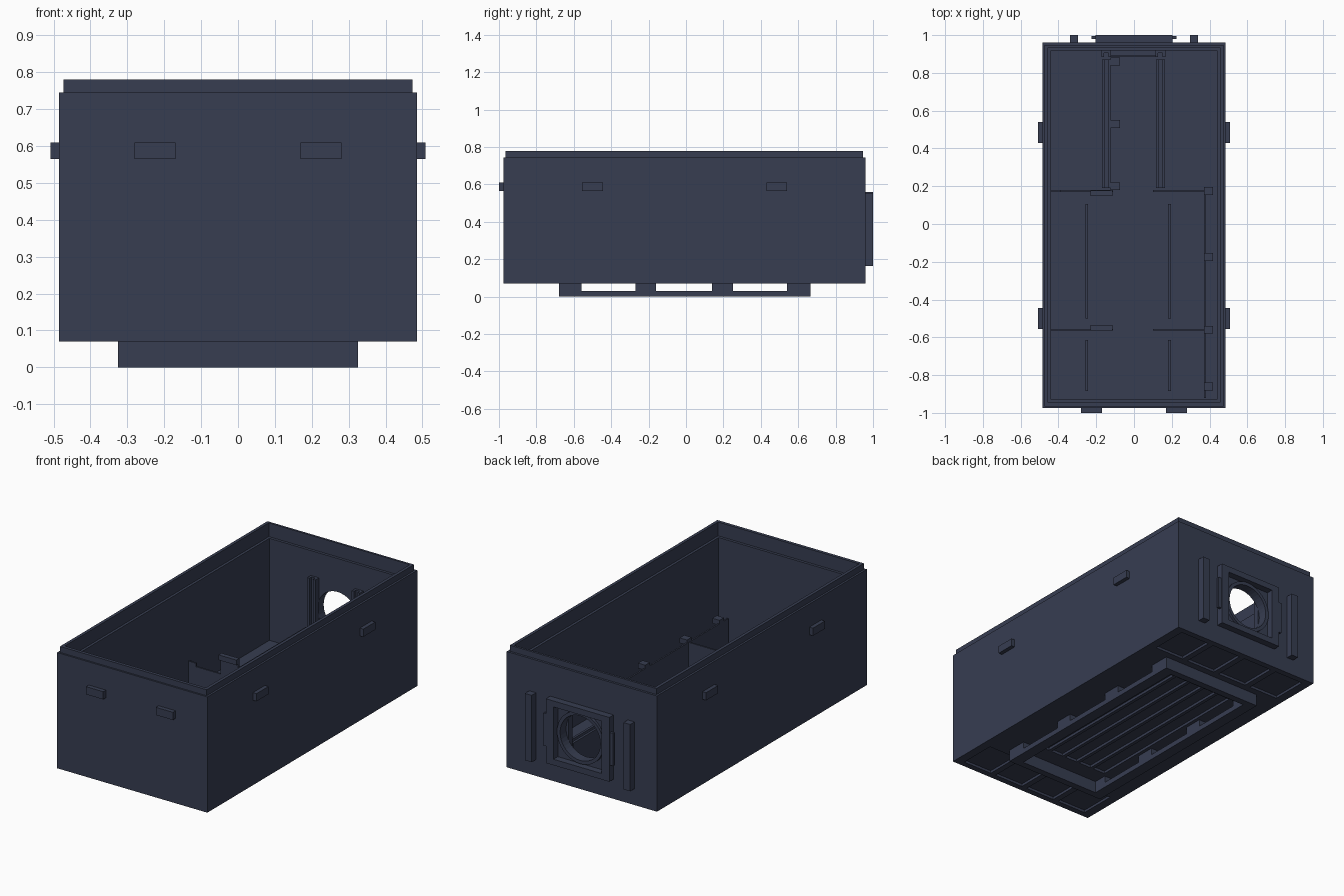
import bpy, bmesh, math
from mathutils import Matrix, Vector

if "Cube" in bpy.data.objects:
    bpy.data.objects.remove(bpy.data.objects["Cube"])

mat = bpy.data.materials.new("dark slate blue")
mat.diffuse_color = (0.038, 0.047, 0.083, 1)
mat.use_nodes = True
mat.node_tree.nodes["Principled BSDF"].inputs["Base Color"].default_value = mat.diffuse_color


def finish(name, bm):
    bmesh.ops.recalc_face_normals(bm, faces=bm.faces)
    me = bpy.data.meshes.new(name)
    bm.to_mesh(me)
    bm.free()
    me.materials.append(mat)
    ob = bpy.data.objects.new(name, me)
    bpy.context.collection.objects.link(ob)
    return ob


def add_box(bm, x0, x1, y0, y1, z0, z1):
    m = Matrix.Translation(((x0 + x1) / 2, (y0 + y1) / 2, (z0 + z1) / 2)) @ \
        Matrix.Diagonal((x1 - x0, y1 - y0, z1 - z0, 1))
    bmesh.ops.create_cube(bm, size=1, matrix=m)


def boxes(name, items):
    bm = bmesh.new()
    for it in items:
        add_box(bm, *it)
    return finish(name, bm)


def cut(target, cutter):
    cutter.hide_render = True
    mod = target.modifiers.new("cut", 'BOOLEAN')
    mod.operation = 'DIFFERENCE'
    mod.solver = 'EXACT'
    mod.object = cutter
    bpy.context.view_layer.objects.active = target
    bpy.ops.object.modifier_apply(modifier="cut")
    bpy.data.objects.remove(cutter)


def cylinder(name, r, y, depth, z):
    bm = bmesh.new()
    m = Matrix.Translation((0, y, z)) @ Matrix.Rotation(math.pi / 2, 4, 'X')
    bmesh.ops.create_cone(bm, cap_ends=True, segments=40, radius1=r, radius2=r,
                          depth=depth, matrix=m)
    return finish(name, bm)


# open crate body: rectangular rings (half width, front y, back y, z)
rings = [(.485, -.975, .96, .07), (.485, -.975, .96, .745), (.473, -.965, .947, .745),
         (.473, -.965, .947, .78), (.455, -.946, .934, .78), (.455, -.946, .934, .70),
         (.44, -.93, .918, .70), (.44, -.93, .918, .105)]
bm = bmesh.new()
loops = [[bm.verts.new(p) for p in ((-w, a, z), (w, a, z), (w, b, z), (-w, b, z))]
         for w, a, b, z in rings]
for lo, hi in zip(loops, loops[1:]):
    for i in range(4):
        j = (i + 1) % 4
        bm.faces.new((lo[i], lo[j], hi[j], hi[i]))
bm.faces.new(loops[0])
bm.faces.new(loops[-1])
body = finish("crate_body", bm)

# shallow recesses in the underside
pockets = []
for i in range(4):
    x = -.3375 + i * .225
    for y0, y1 in ((-.94, -.72), (.705, .925)):
        pockets.append((x - .095, x + .095, y0, y1, .04, .085))
for i in range(5):
    x = -.2 + i * .1
    pockets.append((x - .04, x + .04, -.54, .53, .04, .085))
cut(body, boxes("pocket_cutter", pockets))

# round port in the back wall
PZ = .375
cut(body, cylinder("port_cutter", .13, .94, .2, PZ))

# port frame with square recess and side tabs
frame = boxes("port_frame", [(-.205, .205, .955, 1.0, .185, .56)])
cut(frame, boxes("frame_cutter", [(-.155, .155, .90, 1.05, .22, .525)]))
boxes("frame_tabs", [(s * .213 - .012, s * .213 + .012, .98, .995, .28, .47) for s in (-1, 1)])
collar = cylinder("port_collar", .15, .965, .02, PZ)
cut(collar, cylinder("collar_cutter", .13, .96, .2, PZ))

# vertical guide bars beside the port
boxes("back_guide_bars", [(s * .318 - .022, s * .318 + .022, .955, 1.0, .165, .555)
                          for s in (-1, 1)])

# latch pegs on front and sides
pegs = [(s * .225 - .055, s * .225 + .055, -1.0, -.97, .565, .61) for s in (-1, 1)]
for s in (-1, 1):
    for y in (-.5, .485):
        pegs.append((s * .495 - .013, s * .495 + .013, y - .055, y + .055, .565, .61))
boxes("latch_pegs", pegs)

# pallet base: side runners, posts and full-height end bars
base = [(-.26, .26, -.68, -.64, 0, .075), (-.26, .26, .625, .665, 0, .075)]
for s in (-1, 1):
    x0, x1 = sorted((s * .26, s * .325))
    base.append((x0, x1, -.68, .665, 0, .03))
    for y0, y1 in ((-.68, -.56), (-.27, -.16), (.14, .25), (.54, .665)):
        base.append((x0, x1, y0, y1, .03, .075))
boxes("pallet_base", base)

# inner rails leading to the port, made of twin strips on a web
rails = []
for x in (-.147, .14):
    rails += [(x - .023, x - .009, .19, .87, .1, .275),
              (x + .009, x + .023, .19, .87, .1, .275),
              (x - .009, x + .009, .19, .87, .1, .255)]
boxes("inner_rails", rails)

# upright posts at the inside of the back wall
boxes("port_posts", [b for x in (-.147, .14) for b in (
    (x - .026, x - .012, .885, .92, .1, .555), (x + .012, x + .026, .885, .92, .1, .555),
    (x - .012, x + .012, .905, .92, .1, .555))])
boxes("port_sill", [(-.12, .115, .885, .895, .1, .2)])

# thin partitions across and along the crate
parts = []
for y in (.175, -.56):
    parts += [(-.44, -.11, y - .005, y + .005, .1, .25), (.1, .38, y - .005, y + .005, .1, .25)]
parts.append((.371, .38, -.92, .18, .1, .25))
boxes("partitions", parts)
boxes("floor_ribs", [(x - .007, x + .007, y0, y1, .1, .13) for x in (-.25, .188)
                     for y0, y1 in ((-.5, .105), (-.885, -.615))])

# clips standing on the partitions
clips = [(.375, .418, y - .021, y + .021, .24, .27) for y in (.175, -.175, -.56, -.86)]
clips += [(.371, .383, y - .021, y + .021, .1, .27) for y in (.175, -.175, -.56, -.86)]
clips += [(-.124, -.075, y - .021, y + .021, .24, .27) for y in (.2, .53, .86)]
for y in (.163, -.55):
    clips += [(-.23, -.115, y - .014, y + .014, .34, .37),
              (-.23, -.115, y + .002, y + .014, .1, .35)]
boxes("clips", clips)
boxes("corner_plate", [(-.44, -.39, .17, .18, .1, .27)])
